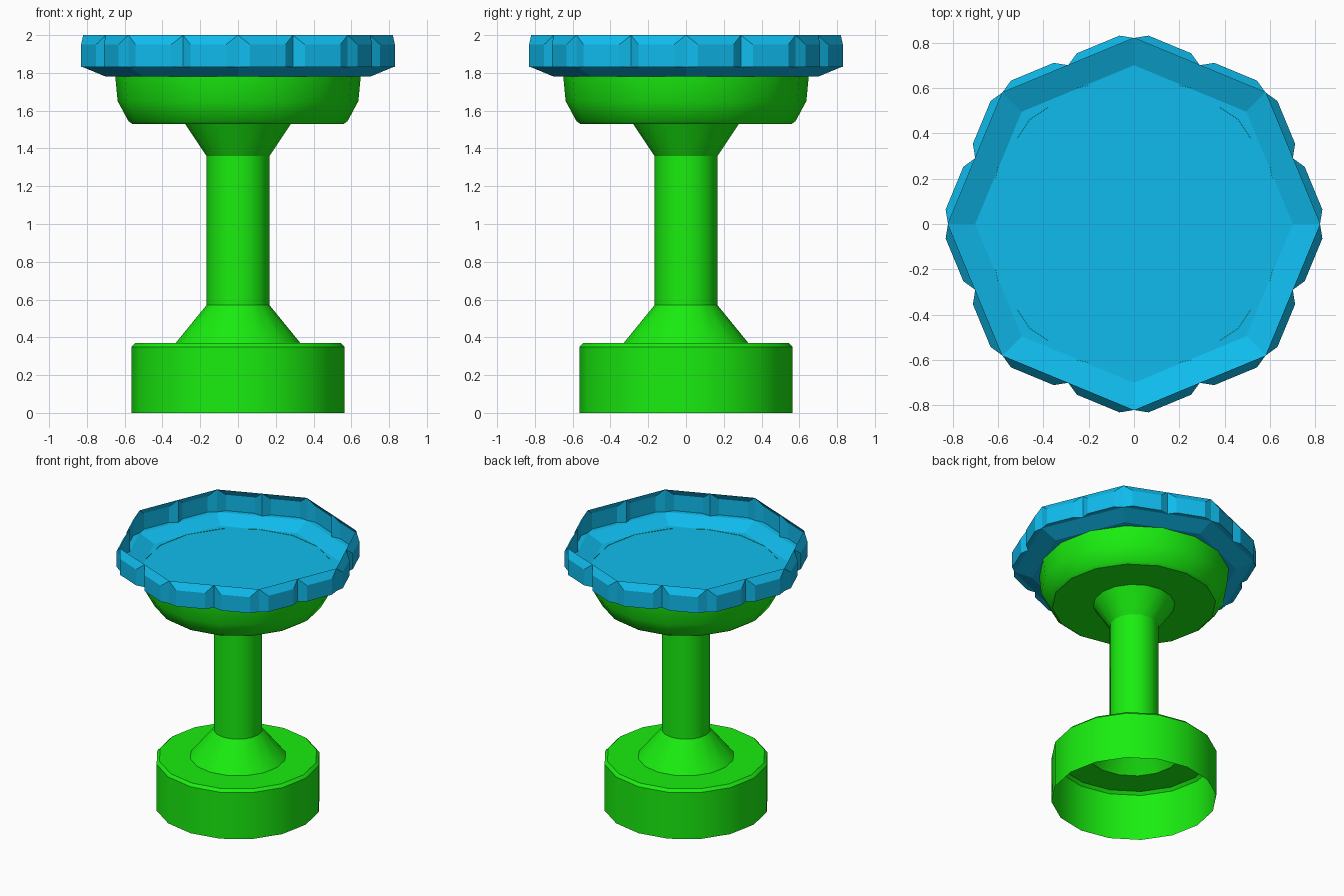
import bpy, math
from mathutils import Vector

if "Cube" in bpy.data.objects:
    bpy.data.objects.remove(bpy.data.objects["Cube"])


def material(name, color):
    m = bpy.data.materials.new(name)
    m.diffuse_color = (*color, 1)
    m.use_nodes = True
    m.node_tree.nodes["Principled BSDF"].inputs["Base Color"].default_value = m.diffuse_color
    return m


def make_object(name, verts, faces, mat):
    mesh = bpy.data.meshes.new(name)
    mesh.from_pydata([tuple(v) for v in verts], [], faces)
    mesh.materials.append(mat)
    mesh.update()
    obj = bpy.data.objects.new(name, mesh)
    bpy.context.collection.objects.link(obj)
    return obj


def polar(r, i, sides, z):
    a = 2 * math.pi * i / sides
    return Vector((r * math.cos(a), r * math.sin(a), z))


green = material("green", (0.01, 0.85, 0.005))
blue = material("blue", (0.005, 0.5, 0.85))

# Pedestal: 16-sided open shell with hollow base, stem and bowl
profile = [(0.565, 0), (0.565, 0.35), (0.545, 0.37), (0.33, 0.37),
           (0.167, 0.57), (0.167, 1.36), (0.28, 1.53), (0.56, 1.53),
           (0.58, 1.545), (0.637, 1.65), (0.65, 1.782)]
N = 16
verts = [polar(r, i, N, z) for r, z in profile for i in range(N)]
faces = [(k * N + i, k * N + (i + 1) % N, (k + 1) * N + (i + 1) % N, (k + 1) * N + i)
         for k in range(len(profile) - 1) for i in range(N)]
pedestal = make_object("pedestal", verts, faces, green)
pedestal.data.polygons.foreach_set("use_smooth", [True] * len(faces))
pedestal.data.set_sharp_from_angle(angle=math.radians(30))

# Tray: octagonal dish whose rim carries 16 raised flat panels
Z_FLOOR, Z_LOW, Z_PANEL, Z_TOP = 1.78, 1.83, 1.95, 2.0
R_FLOOR, R_RIM, INSET, PUSH = 0.70, 0.82, 0.055, 0.034


def octagon_points(r, z):
    pts = []
    for i in range(8):
        a, b = polar(r, i, 8, z), polar(r, i + 1, 8, z)
        pts += [a, (a + b) / 2]
    return pts


floor, low, top = (octagon_points(r, z) for r, z in
                   ((R_FLOOR, Z_FLOOR), (R_RIM, Z_LOW), (R_RIM, Z_TOP)))
verts = floor + low + top
faces = [tuple(range(N))]
for i in range(N):
    j = (i + 1) % N
    along = (low[j] - low[i]).normalized()
    out = Vector((along.y, -along.x, 0)) * PUSH
    p, q = low[i] + along * INSET + out, low[j] - along * INSET + out
    lift = Vector((0, 0, Z_PANEL - Z_LOW))
    n = len(verts)
    verts += [p, q, q + lift, p + lift]
    a, b, c, d = N + i, N + j, 2 * N + j, 2 * N + i
    faces += [(i, j, b, a),                 # sloped dish
              (a, b, n + 1, n),             # panel underside
              (n, n + 1, n + 2, n + 3),     # panel face
              (b, c, n + 2, n + 1),
              (c, d, n + 3, n + 2),
              (d, a, n, n + 3)]
make_object("scalloped_tray", verts, faces, blue)
